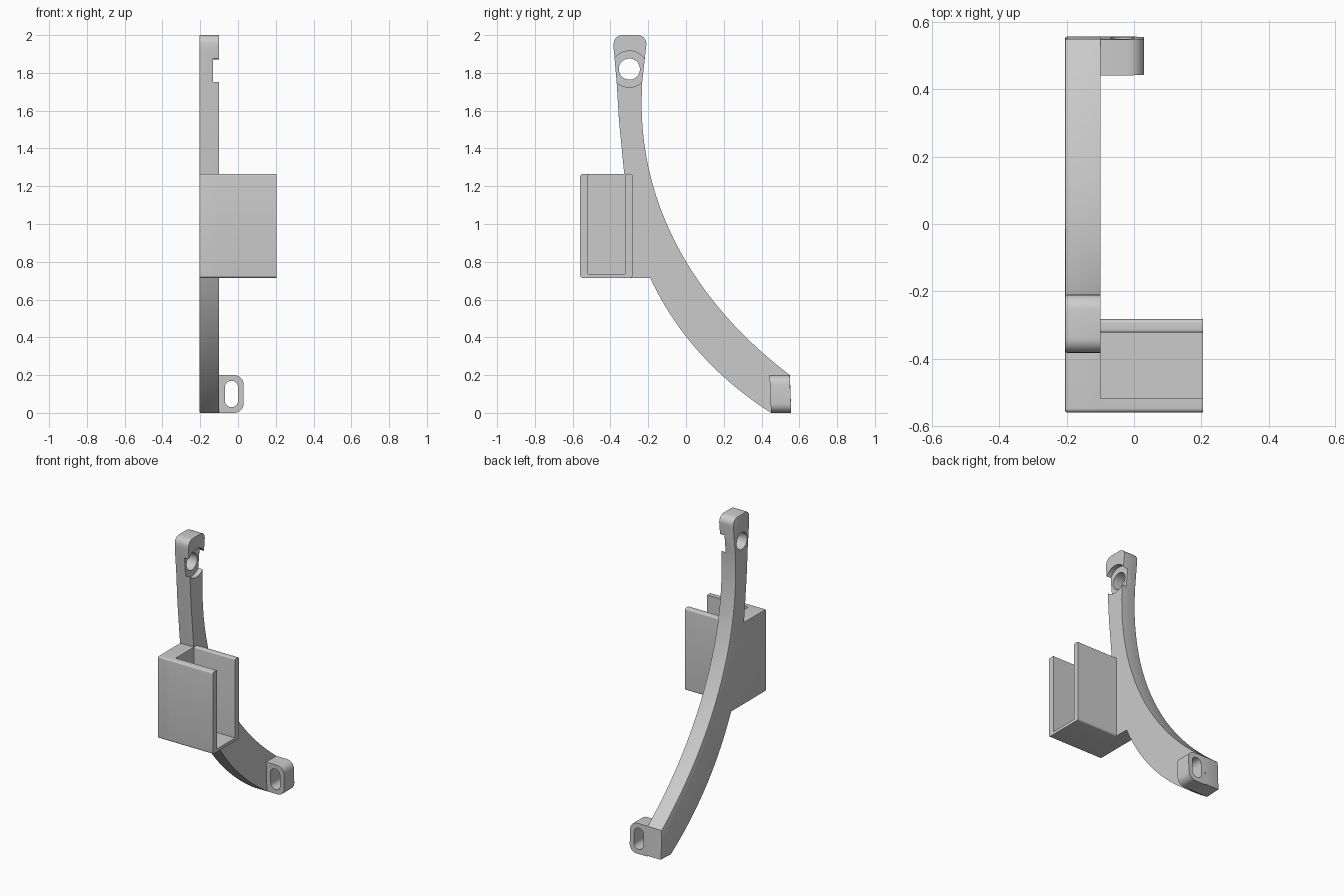
import bpy, bmesh, math
from mathutils import Vector
from mathutils.geometry import interpolate_bezier

cube = bpy.data.objects.get("Cube")
if cube:
    bpy.data.objects.remove(cube, do_unlink=True)

GREY = (0.6, 0.6, 0.6, 1)
grey = bpy.data.materials.new("plain grey")
grey.use_nodes = True
grey.diffuse_color = GREY
grey.node_tree.nodes["Principled BSDF"].inputs["Base Color"].default_value = GREY


def bezier(*pts, n=24):
    return [(p.x, p.y) for p in interpolate_bezier(*[Vector(p) for p in pts], n)]


def rounded(corners, steps=6):
    """Turn (a, b, radius) corners into an outline with rounded corners."""
    out = []
    for i, (a, b, r) in enumerate(corners):
        p = Vector((a, b))
        if r == 0:
            out.append((a, b))
            continue
        u = (Vector(corners[i - 1][:2]) - p).normalized()
        v = (Vector(corners[(i + 1) % len(corners)][:2]) - p).normalized()
        half = u.angle(v) / 2
        inward = (u + v).normalized()
        centre = p + inward * (r / math.sin(half))
        start = u * (r / math.tan(half)) - inward * (r / math.sin(half))
        sweep = math.pi - 2 * half
        turn = sweep if u.x * v.y - u.y * v.x < 0 else -sweep
        for k in range(steps + 1):
            c, s = math.cos(turn * k / steps), math.sin(turn * k / steps)
            out.append((centre.x + start.x * c - start.y * s, centre.y + start.x * s + start.y * c))
    return out


def prism(name, outline, axis, lo, hi, edge_bevel=0):
    """Extrude an outline along x or y; optionally soften the rim at lo."""
    def place(p, d):
        return (d, p[0], p[1]) if axis == "x" else (p[0], d, p[1])
    bm = bmesh.new()
    near = [bm.verts.new(place(p, lo)) for p in outline]
    far = [bm.verts.new(place(p, hi)) for p in outline]
    rim = list(bm.faces.new(near).edges)
    bm.faces.new(far[::-1])
    for i in range(len(near)):
        bm.faces.new((near[i], near[i - 1], far[i - 1], far[i]))
    bmesh.ops.recalc_face_normals(bm, faces=bm.faces)
    if edge_bevel:
        bmesh.ops.bevel(bm, geom=rim, offset=edge_bevel, segments=2, profile=0.5, affect="EDGES")
    mesh = bpy.data.meshes.new(name)
    bm.to_mesh(mesh)
    bm.free()
    mesh.materials.append(grey)
    obj = bpy.data.objects.new(name, mesh)
    bpy.context.collection.objects.link(obj)
    return obj


def cut(obj, cutter):
    bpy.context.view_layer.objects.active = obj
    mod = obj.modifiers.new("cut", "BOOLEAN")
    mod.operation, mod.solver, mod.object = "DIFFERENCE", "EXACT", cutter
    bpy.ops.object.modifier_apply(modifier=mod.name)
    bpy.data.objects.remove(cutter, do_unlink=True)


def circle(a, b, r, n=48):
    return [(a + r * math.cos(math.tau * k / n), b + r * math.sin(math.tau * k / n)) for k in range(n)]


OUTER, INNER, END = -0.205, -0.10, 0.205
FRONT, LOW, HIGH = -0.56, 0.715, 1.265

# curved arm with the holder's side plate in one outline
top = [(-0.235, 1.65, 0), (-0.232, 1.75, 0), (-0.21, 1.95, 0), (-0.21, 2.0, 0.045),
       (-0.383, 2.0, 0.045), (-0.383, 1.93, 0), (-0.367, 1.75, 0), (-0.355, 1.55, 0),
       (-0.327, HIGH, 0), (FRONT, HIGH, 0.012), (FRONT, LOW, 0.012), (-0.19, LOW, 0)]
outline = rounded(top)
outline += bezier((-0.19, LOW), (-0.06, 0.44), (0.14, 0.2), (0.45, 0.0))[1:]
outline += [(0.557, 0.005)]
outline += bezier((0.55, 0.2), (0.06, 0.57), (-0.24, 1.08), (-0.235, 1.65))[:-1]
arm = prism("curved_arm", outline, "x", OUTER, INNER, 0.006)

# screw hole and its wider recess
cut(arm, prism("hole_cutter", circle(-0.3, 1.82, 0.056), "x", -0.3, 0))
cut(arm, prism("recess_cutter", circle(-0.3, 1.82, 0.096), "x", -0.133, 0))

# U-shaped holder channel, open at the top and one end
BACK, FLOOR = -0.283, 0.735
channel = rounded([(FRONT, LOW, 0.012), (BACK, LOW, 0.012), (BACK, HIGH, 0.012), (-0.323, HIGH, 0.008),
                   (-0.323, FLOOR, 0), (-0.518, FLOOR, 0), (-0.518, HIGH, 0), (FRONT, HIGH, 0.012)])
holder = prism("holder_channel", channel, "x", INNER, END)

# mounting tab with a slotted hole
tab_shape = rounded([(INNER, 0.0, 0), (0.03, 0.0, 0.05), (0.03, 0.2, 0.05), (INNER, 0.2, 0)])
tab = prism("mounting_tab", tab_shape, "y", 0.45, 0.557)
slot = rounded([(-0.07, 0.03, 0.0345), (0.0, 0.03, 0.0345), (0.0, 0.17, 0.0345), (-0.07, 0.17, 0.0345)])
cut(tab, prism("slot_cutter", slot, "y", 0.3, 0.7))
for v in tab.data.vertices:
    v.co.y -= 0.04 * v.co.z

# smooth curves, crisp edges
bpy.ops.object.select_all(action="DESELECT")
for obj in (arm, holder, tab):
    obj.select_set(True)
bpy.context.view_layer.objects.active = arm
bpy.ops.object.shade_smooth_by_angle(angle=math.radians(30))
